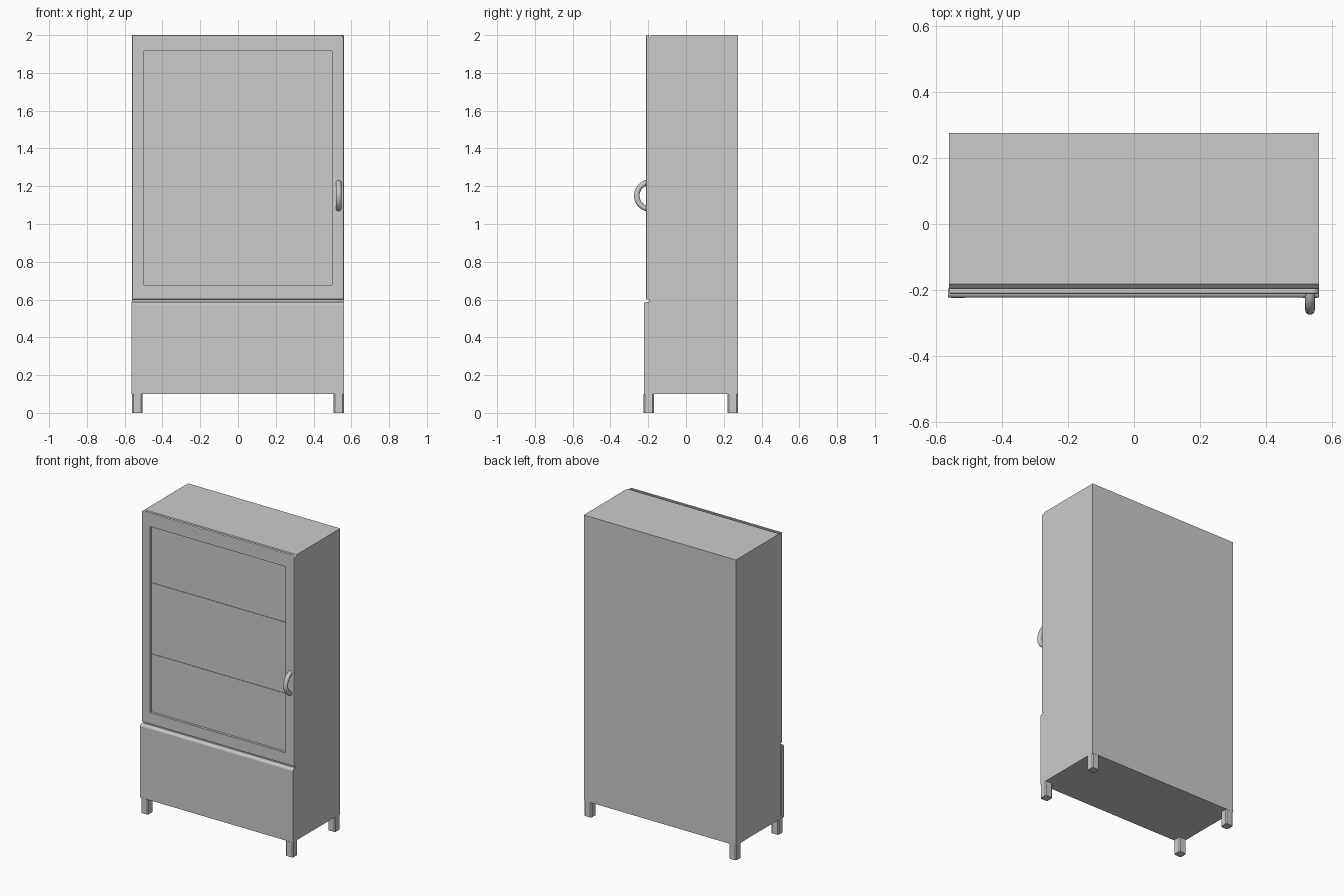
import bpy, bmesh, math
from mathutils import Matrix

if "Cube" in bpy.data.objects:
    bpy.data.objects.remove(bpy.data.objects["Cube"])

grey = bpy.data.materials.new("light_grey")
grey.diffuse_color = (0.6, 0.6, 0.6, 1)
grey.use_nodes = True
grey.node_tree.nodes["Principled BSDF"].inputs["Base Color"].default_value = grey.diffuse_color


def finish(name, bm):
    bmesh.ops.recalc_face_normals(bm, faces=bm.faces[:])
    me = bpy.data.meshes.new(name)
    bm.to_mesh(me)
    bm.free()
    ob = bpy.data.objects.new(name, me)
    bpy.context.collection.objects.link(ob)
    me.materials.append(grey)
    return ob


def box(x, y, z):
    bm = bmesh.new()
    bmesh.ops.create_cube(bm, size=1)
    for v in bm.verts:
        v.co = [r[0] if c < 0 else r[1] for c, r in zip(v.co, (x, y, z))]
    return bm


def bevel(bm, rule, width, segments=1):
    edges = [e for e in bm.edges if rule((e.verts[0].co + e.verts[1].co) / 2, e)]
    bmesh.ops.bevel(bm, geom=edges, offset=width, segments=segments,
                    affect='EDGES', profile=0.5)


def upright(e):
    return abs(e.verts[0].co.z - e.verts[1].co.z) > 0.01


W, FRONT, BACK = 0.56, -0.195, 0.275

# Cabinet body, with its top front edge eased behind the door
bm = box((-W, W), (FRONT, BACK), (0.1, 2.0))
bevel(bm, lambda m, e: m.y < FRONT + 0.001 and m.z > 1.99, 0.014)
finish("cabinet_body", bm)

# Door with one rounded top corner, slim outer bevel and recessed glass
bm = box((-W, W), (-0.212, FRONT), (0.6, 2.0))
bevel(bm, lambda m, e: m.x > W - 0.001 and m.z > 1.99, 0.018, 4)
front = min(bm.faces, key=lambda f: f.calc_center_median().y)
bmesh.ops.bevel(bm, geom=list(front.edges), offset=0.006, segments=2,
                affect='EDGES', profile=0.5)
front = max((f for f in bm.faces if f.normal.y < -0.99), key=lambda f: f.calc_area())
bmesh.ops.delete(bm, geom=[front], context='FACES_ONLY')
rim = [e for e in bm.edges if e.is_boundary]
# window opening: inner rectangle bridged to the rim, then glass set back
win = [(-0.498, 0.677), (0.498, 0.677), (0.498, 1.915), (-0.498, 1.915)]
near = [bm.verts.new((x, -0.212, z)) for x, z in win]
far = [bm.verts.new((x, -0.1955, z)) for x, z in win]
inner = [bm.edges.new((near[i], near[(i + 1) % 4])) for i in range(4)]
bmesh.ops.triangle_fill(bm, edges=rim + inner, use_beauty=True, normal=(0, -1, 0))
for i in range(4):
    j = (i + 1) % 4
    bm.faces.new((near[i], near[j], far[j], far[i]))
bm.faces.new(far)
finish("glazed_door", bm)

# Shelf edges just showing through the glass
for i, z in enumerate((1.063, 1.536)):
    finish(f"shelf_{i + 1}", box((-0.498, 0.498), (-0.199, -0.19), (z - 0.001, z + 0.001)))

# Drawer front, with a rounded top edge
bm = box((-0.564, W), (-0.223, FRONT), (0.1, 0.587))
bevel(bm, lambda m, e: m.y < -0.222 and m.z > 0.58, 0.013, 3)
finish("drawer_front", bm)

# Four square legs with eased upright edges
for sx, side in ((-1, "left"), (1, "right")):
    for y, place in ((-0.197, "front"), (0.247, "back")):
        x = sx * 0.533
        bm = box((x - 0.027, x + 0.027), (y - 0.027, y + 0.027), (0, 0.1))
        bevel(bm, lambda m, e: upright(e), 0.007)
        finish(f"{place}_{side}_leg", bm)

# Curved handle: part of a ring standing out from the door
bpy.ops.mesh.primitive_torus_add(major_radius=0.0705, minor_radius=0.0145,
                                 major_segments=48, minor_segments=16)
handle = bpy.context.object
handle.name = "door_handle"
handle.data.transform(Matrix.Translation((0.533, -0.19, 1.15)) @ Matrix.Rotation(math.pi / 2, 4, 'Y'))
bm = bmesh.new()
bm.from_mesh(handle.data)
bmesh.ops.bisect_plane(bm, geom=bm.verts[:] + bm.edges[:] + bm.faces[:],
                       plane_co=(0, -0.205, 0), plane_no=(0, 1, 0), clear_outer=True)
bm.to_mesh(handle.data)
bm.free()
handle.data.materials.append(grey)
bpy.ops.object.shade_smooth_by_angle()
